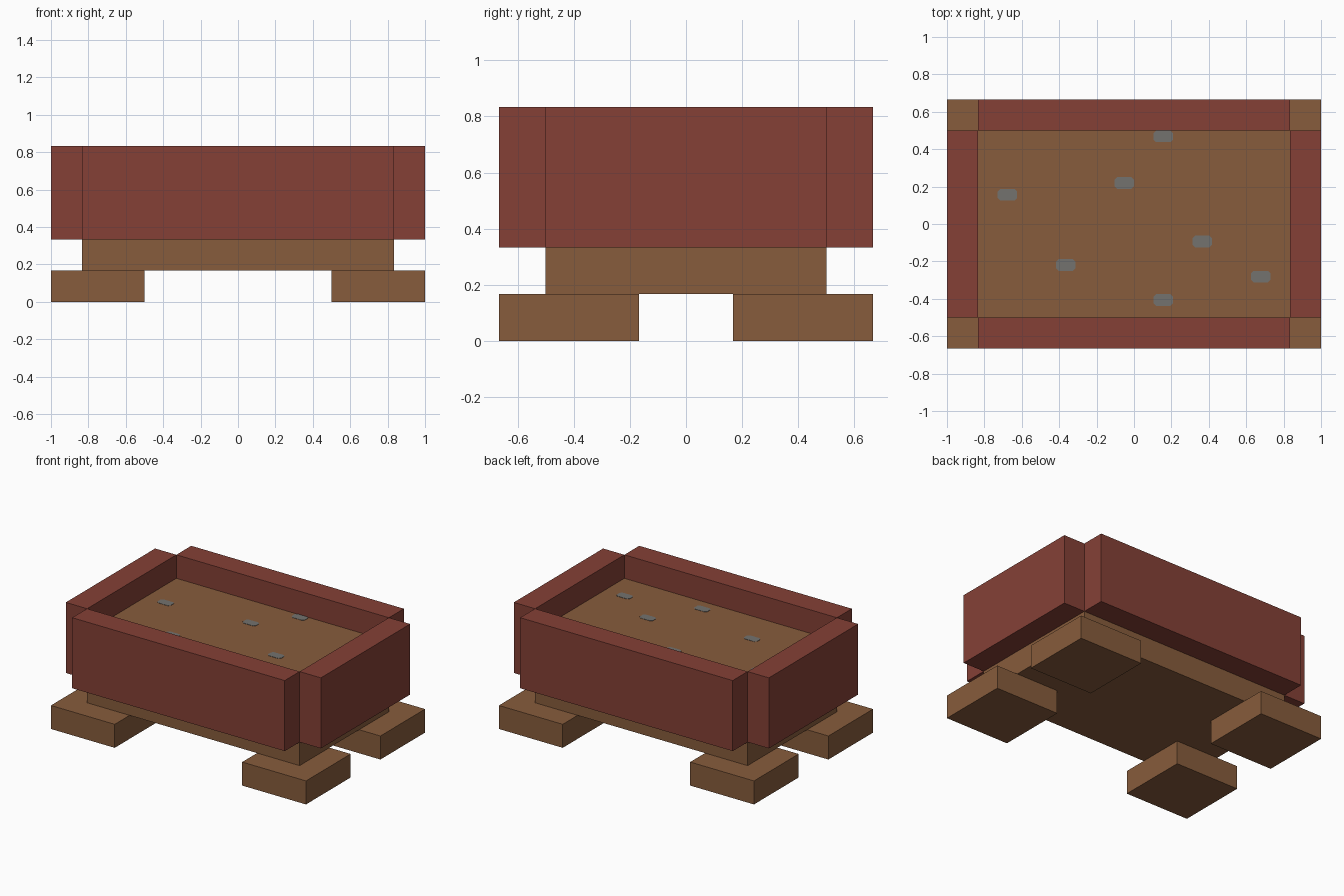
import bpy
import bmesh

if "Cube" in bpy.data.objects:
    bpy.data.objects.remove(bpy.data.objects["Cube"])


def srgb(r, g, b):
    def lin(c):
        c /= 255
        return c / 12.92 if c <= 0.04045 else ((c + 0.055) / 1.055) ** 2.4
    return (lin(r), lin(g), lin(b), 1)


def material(name, rgb):
    m = bpy.data.materials.new(name)
    m.diffuse_color = srgb(*rgb)
    m.use_nodes = True
    m.node_tree.nodes["Principled BSDF"].inputs["Base Color"].default_value = m.diffuse_color
    return m


BRICK = material("brick_red", (133, 64, 54))
SOIL = material("soil_brown", (135, 92, 60))
STONE = material("pebble_grey", (116, 114, 110))
U = 1 / 6  # modelling unit


def box(name, lo, hi, mat, chamfer=0):
    """Axis-aligned box between two corners, with optional cut vertical edges."""
    bm = bmesh.new()
    bmesh.ops.create_cube(bm, size=1)
    for v in bm.verts:
        v.co = [(a + b) / 2 + c * (b - a) for a, b, c in zip(lo, hi, v.co)]
    if chamfer:
        upright = [e for e in bm.edges
                   if abs(e.verts[0].co.z - e.verts[1].co.z) > 1e-5]
        bmesh.ops.bevel(bm, geom=upright, offset=chamfer, segments=1,
                        affect='EDGES')
    me = bpy.data.meshes.new(name)
    bm.to_mesh(me)
    bm.free()
    me.materials.append(mat)
    ob = bpy.data.objects.new(name, me)
    bpy.context.collection.objects.link(ob)
    return ob


# Soil block filling the planter
box("soil_block", (-5 * U, -3 * U, U), (5 * U, 3 * U, 4 * U), SOIL)

# Four square feet
for sx, nx in ((-1, "left"), (1, "right")):
    for sy, ny in ((-1, "front"), (1, "back")):
        x, y = sorted((sx * 3 * U, sx * 6 * U)), sorted((sy * U, sy * 4 * U))
        box(f"foot_{ny}_{nx}", (x[0], y[0], 0), (x[1], y[1], U), SOIL)

# Four walls, leaving the corners open
for s, nx, ny in ((-1, "left", "front"), (1, "right", "back")):
    x, y = sorted((s * 5 * U, s * 6 * U)), sorted((s * 3 * U, s * 4 * U))
    box(f"wall_{nx}", (x[0], -3 * U, 2 * U), (x[1], 3 * U, 5 * U), BRICK)
    box(f"wall_{ny}", (-5 * U, y[0], 2 * U), (5 * U, y[1], 5 * U), BRICK)

# Pebbles lying flush on a 16 x 16 grid over the soil
CW, CH = 10 * U / 16, 6 * U / 16
for i, (c, r) in enumerate([(9, 15), (7, 11), (1, 10), (11, 6),
                            (4, 4), (14, 3), (9, 1)]):
    x, y = -5 * U + c * CW, -3 * U + r * CH
    box(f"pebble_{i + 1}", (x, y, 4 * U - 0.002),
        (x + CW, y + CH, 4 * U + 0.002), STONE, 0.014)
